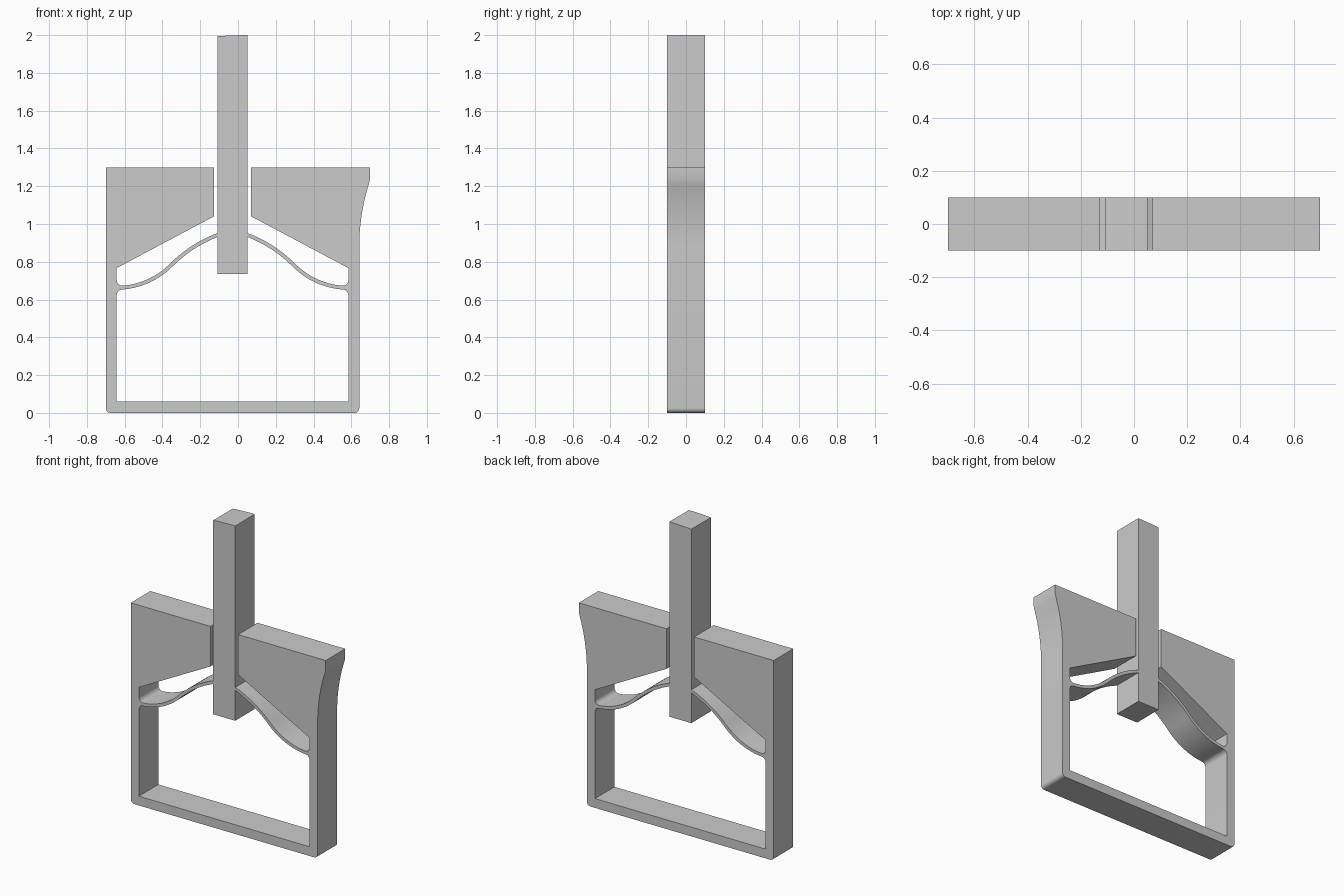
import bpy, bmesh
from math import sin, cos, asin, atan2, radians, pi

if "Cube" in bpy.data.objects:
    bpy.data.objects.remove(bpy.data.objects["Cube"])

CX = -0.029            # symmetry line of the mechanism
WALL_IN, WALL_OUT = 0.613, 0.671
GAP, PLUNGER = 0.099, 0.079
HALF_DEPTH = 0.1


def arc(cx, cz, r, a0, a1, n):
    return [(cx + r * cos(a0 + (a1 - a0) * i / n),
             cz + r * sin(a0 + (a1 - a0) * i / n)) for i in range(n + 1)]


def beam(offset, n=14):
    """S-shaped flexure from wall to plunger, as two tangent arcs."""
    start, mid, end = (0.614, 0.662), (0.325, 0.782), (PLUNGER, 0.942)
    du, dz = start[0] - mid[0], mid[1] - start[1]
    r1 = (du * du + dz * dz) / (2 * dz)
    tilt = asin(du / r1)
    low = arc(start[0], start[1] + r1, r1 - offset,
              -pi / 2 - asin(0.03 / r1), -pi / 2 - tilt, n)
    du, dz = mid[0] - end[0], end[1] - mid[1]
    half = tilt - atan2(dz, du)
    r2 = (du * du + dz * dz) ** 0.5 / (2 * sin(half))
    c = (mid[0] - r2 * sin(tilt), mid[1] - r2 * cos(tilt))
    high = arc(c[0], c[1], r2 + offset, pi / 2 - tilt,
               pi / 2 - (tilt - 2 * half), n)
    pts = low + high[1:]
    pts[-1] = (PLUNGER, pts[-1][1])
    return pts


def place(points, side):
    return [(CX + side * u, z) for u, z in points]


# Half profiles, measured outward from the symmetry line
foot = arc(WALL_OUT - 0.025, 0.025, 0.025, -pi / 2, 0, 6)
block = [(GAP, 1.30), (GAP, 1.04), (WALL_IN, 0.767)]
upper_beam, lower_beam = beam(0.01), beam(-0.01)
f = 0.03
upper = (block + arc(WALL_IN - f, upper_beam[0][1] + f, f, 0, -pi / 2, 6)[:-1]
         + upper_beam)
lower = ([(WALL_IN, 0.06)]
         + arc(WALL_IN - f, lower_beam[0][1] - f, f, 0, pi / 2, 6)[:-1]
         + lower_beam + [(PLUNGER, 0.735)])

# Flared right side and slightly crowned plunger top
r = 1.11
flare = [(0.642 + r - r * cos(t), 0.88 + r * sin(t))
         for t in [asin(0.36 / r) * i / 12 for i in range(13)]]
flare[-1] = (0.70, 1.24)
crown = [(CX - PLUNGER + 2 * PLUNGER * i / 8, 2.0 - 0.006 * (1 - i / 8) ** 2)
         for i in range(9)]

outline = (place(foot, -1) + [(-0.70, 1.30)] + place(upper, -1) + crown
           + place(upper, 1)[::-1] + [(0.70, 1.30)] + flare[::-1]
           + place(foot, 1)[::-1])
window = place(lower, -1) + place(lower, 1)[::-1]

# One-piece body: filled outline with the lower window cut out
curve = bpy.data.curves.new("flexure_frame_profile", 'CURVE')
curve.dimensions = '2D'
curve.fill_mode = 'BOTH'
curve.extrude = HALF_DEPTH
for pts in (outline, window):
    s = curve.splines.new('POLY')
    s.points.add(len(pts) - 1)
    for p, (x, z) in zip(s.points, pts):
        p.co = (x, z, 0, 1)
    s.use_cyclic_u = True
body = bpy.data.objects.new("flexure_frame_with_plunger", curve)
bpy.context.collection.objects.link(body)
body.rotation_euler.x = radians(90)
bpy.context.view_layer.objects.active = body
body.select_set(True)
bpy.ops.object.convert(target='MESH')
body = bpy.context.object
bpy.ops.object.transform_apply(location=True, rotation=True, scale=True)

# Weld caps to sides
bm = bmesh.new()
bm.from_mesh(body.data)
bmesh.ops.remove_doubles(bm, verts=bm.verts, dist=0.0002)
bmesh.ops.recalc_face_normals(bm, faces=bm.faces)
bm.to_mesh(body.data)
bm.free()
bpy.ops.object.shade_smooth_by_angle(angle=radians(25))
